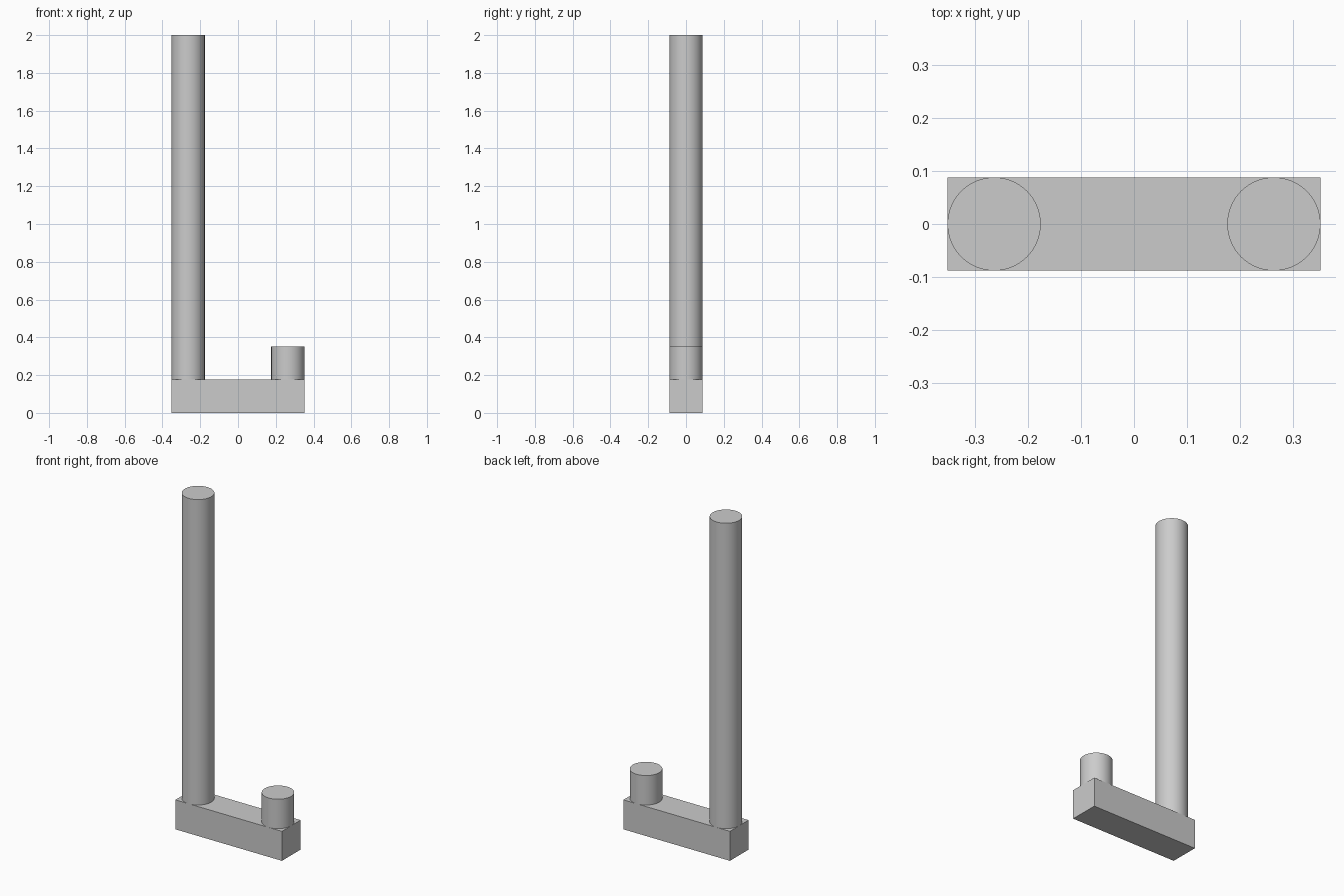
import bpy
import math

cube = bpy.data.objects.get("Cube")
if cube:
    bpy.data.objects.remove(cube, do_unlink=True)

UNIT = 0.176          # bar thickness and post diameter
LENGTH = 4 * UNIT     # bar length
POST_X = LENGTH / 2 - UNIT / 2

grey = bpy.data.materials.new("plain grey")
grey.use_nodes = True
colour = (0.6, 0.6, 0.6, 1)
grey.diffuse_color = colour
grey.node_tree.nodes["Principled BSDF"].inputs["Base Color"].default_value = colour


def add_post(name, x, top):
    """Round post standing on the bar."""
    height = top - UNIT
    bpy.ops.mesh.primitive_cylinder_add(
        vertices=96, radius=UNIT / 2, depth=height,
        location=(x, 0, UNIT + height / 2))
    post = bpy.context.object
    post.name = name
    post.data.materials.append(grey)
    bpy.ops.object.shade_smooth_by_angle(angle=math.radians(30))


# Base bar
bpy.ops.mesh.primitive_cube_add(size=1, location=(0, 0, UNIT / 2))
bar = bpy.context.object
bar.name = "base_bar"
bar.scale = (LENGTH, UNIT, UNIT)
bpy.ops.object.transform_apply(location=False, rotation=False, scale=True)
bar.data.materials.append(grey)

# Tall post and short peg at the two ends
add_post("tall_post", -POST_X, 2.0)
add_post("short_peg", POST_X, 2 * UNIT)
